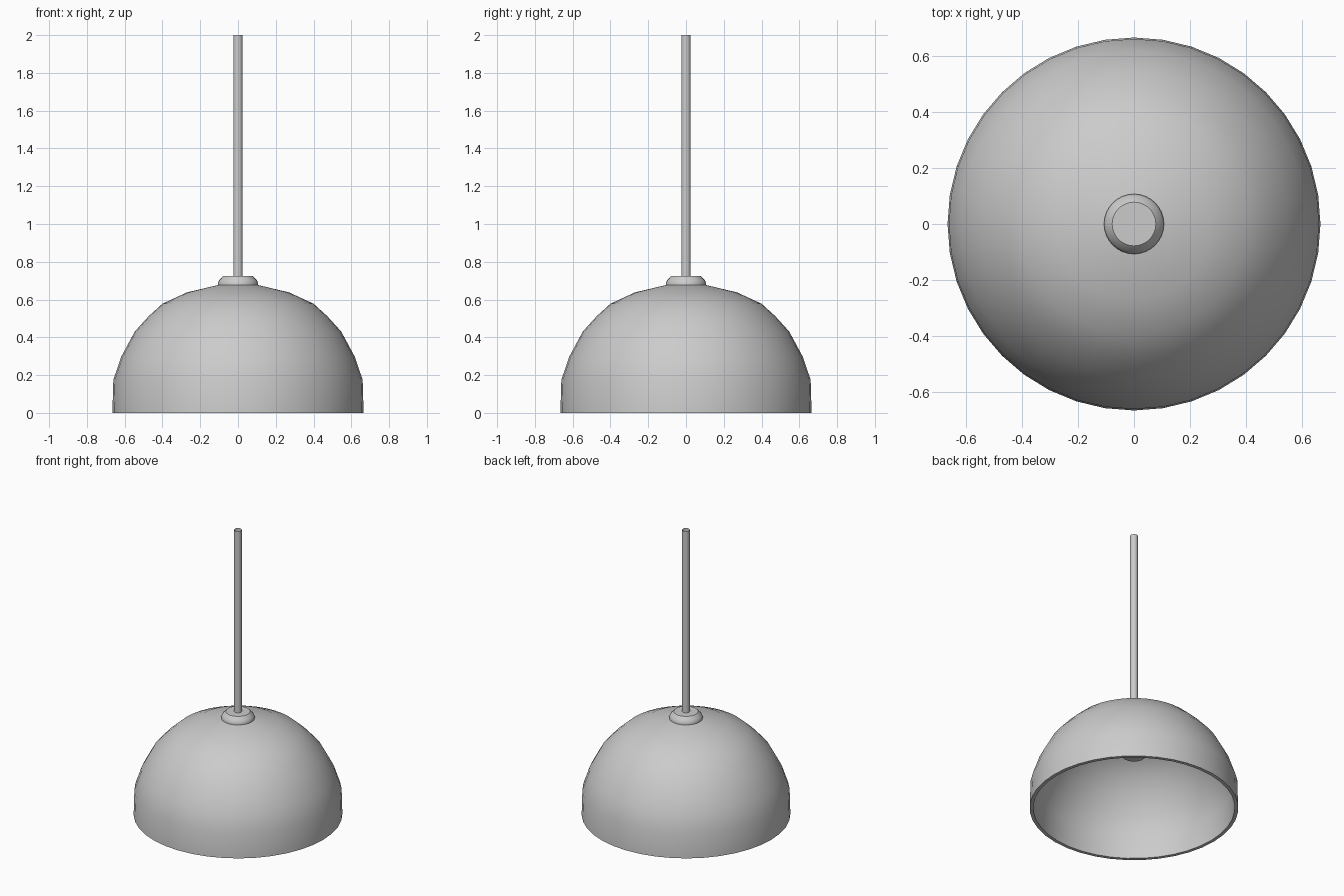
import bpy, bmesh
from math import pi, cos, sin

if "Cube" in bpy.data.objects:
    bpy.data.objects.remove(bpy.data.objects["Cube"])


def lathe(name, profile, sides, angle=0.7):
    """Spin (radius, z) points around z; zero radius becomes a pole."""
    bm = bmesh.new()
    rings = []
    for r, z in profile:
        if r == 0:
            rings.append([bm.verts.new((0, 0, z))] * sides)
        else:
            rings.append([bm.verts.new((r * cos(2 * pi * i / sides), r * sin(2 * pi * i / sides), z))
                          for i in range(sides)])
    for a, b in zip(rings, rings[1:]):
        for i in range(sides):
            j = (i + 1) % sides
            bm.faces.new(list(dict.fromkeys((a[i], a[j], b[j], b[i]))))
    me = bpy.data.meshes.new(name)
    bm.to_mesh(me)
    bm.free()
    ob = bpy.data.objects.new(name, me)
    bpy.context.collection.objects.link(ob)
    bpy.ops.object.select_all(action='DESELECT')
    ob.select_set(True)
    bpy.context.view_layer.objects.active = ob
    bpy.ops.object.shade_smooth_by_angle(angle=angle)
    return ob


# Domed shade: outer skin plus inner skin, joined at the rim
outer = [(0.665, 0), (0.66, 0.175), (0.618, 0.298), (0.547, 0.43), (0.472, 0.513),
         (0.40, 0.578), (0.27, 0.638), (0.106, 0.677), (0, 0.685)]
inner = [(0, 0.663), (0.10, 0.655), (0.26, 0.617), (0.387, 0.559), (0.456, 0.497),
         (0.528, 0.418), (0.597, 0.29), (0.637, 0.172), (0.642, 0)]
lathe("shade", inner[::1] + outer, 40)

# Collar on top of the shade
lathe("collar", [(0, 0.675), (0.106, 0.675), (0.107, 0.685), (0.1, 0.702),
                 (0.078, 0.724), (0, 0.724)], 32)

# Hanging rod, an open tube
lathe("rod", [(0.025, 0.72), (0.025, 2.0)], 16)

# Lamp socket inside the shade
lathe("socket", [(0, 0.38), (0.075, 0.385), (0.095, 0.41), (0.1, 0.45), (0.1, 0.66)], 32)
